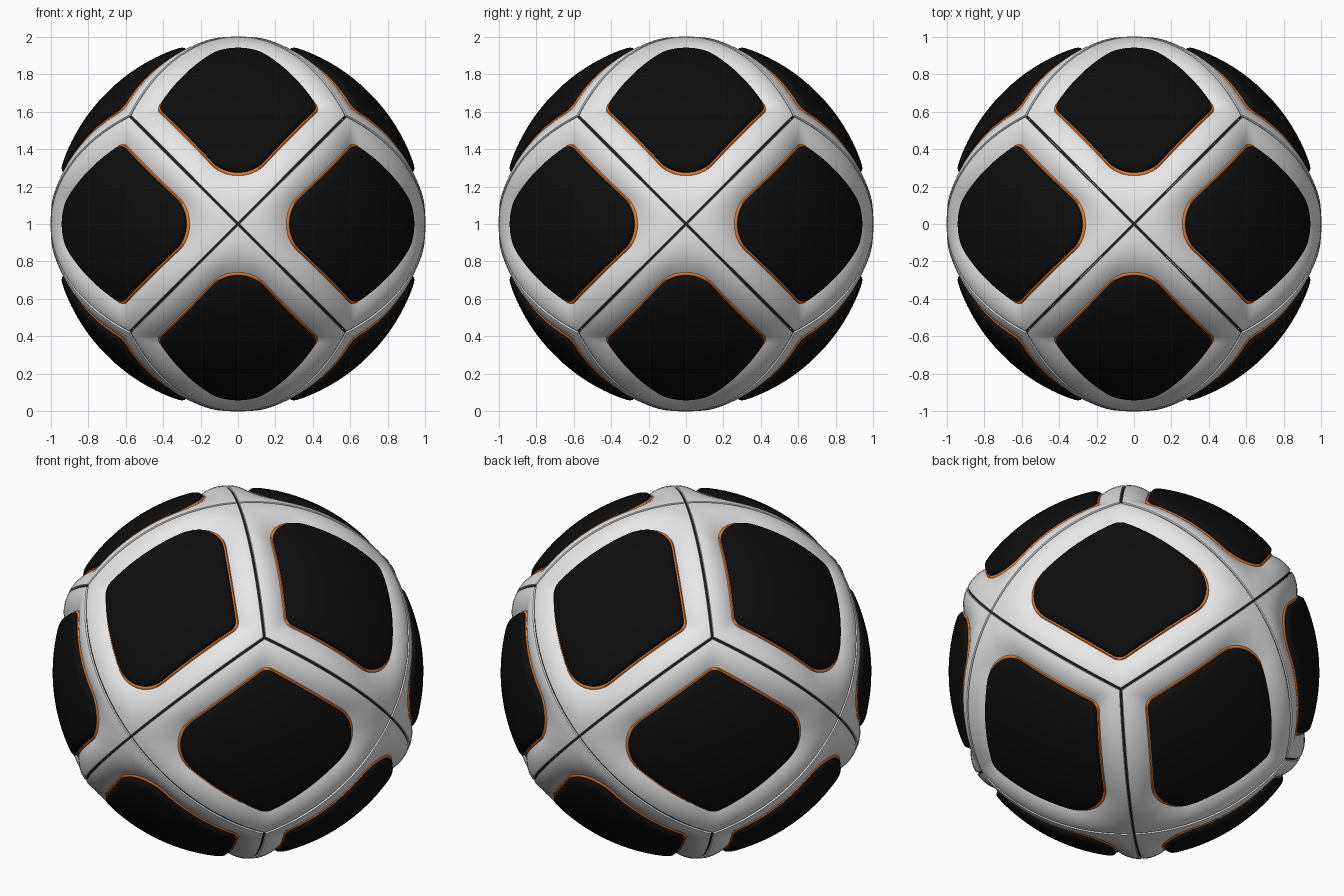
import bpy, bmesh, math
from mathutils import Vector

if "Cube" in bpy.data.objects:
    bpy.data.objects.remove(bpy.data.objects["Cube"])

LAT = math.sqrt(0.5)            # half width of a flattened diamond (half height is 1)
PHI = math.atan(LAT)            # direction of the diamond's edge normal
SIZE = 0.715                    # inlay size relative to the full diamond
R_SIDE, R_TIP = 0.07, 0.205     # inlay corner radii
SEAM = 0.986                    # where the shell ends and the seam starts


def material(name, rgb):
    m = bpy.data.materials.new(name)
    m.diffuse_color = (*rgb, 1)
    m.use_nodes = True
    m.node_tree.nodes["Principled BSDF"].inputs["Base Color"].default_value = m.diffuse_color
    return m


def s_norm(p):
    return abs(p.x) / LAT + abs(p.y)


def outline():
    """Rounded diamond, counter-clockwise, in the plane touching the ball."""
    cx = SIZE * LAT - R_SIDE / math.cos(PHI)
    cy = SIZE - R_TIP / math.sin(PHI)
    half = math.pi / 2
    corners = [((cx, 0), R_SIDE, 0, PHI), ((0, cy), R_TIP, half, half - PHI),
               ((-cx, 0), R_SIDE, math.pi, PHI), ((0, -cy), R_TIP, 3 * half, half - PHI)]
    arcs = []
    for c, r, mid, spread in corners:
        arcs.append([Vector(c) + r * Vector((math.cos(a), math.sin(a)))
                     for a in (mid + spread * i / 8 for i in range(-8, 9))])
    pts = []
    for i, arc in enumerate(arcs):
        nxt = arcs[(i + 1) % 4][0]
        pts += arc + [arc[-1].lerp(nxt, k / 10) for k in range(1, 10)]
    return pts


P = outline()
Q = [p / s_norm(p) for p in P]  # matching points on the diamond's edge


def inlay_ring(k, r):
    return [(p * k, r) for p in P]


def shell_ring(t):
    ring = []
    for p, q in zip(P, Q):
        c = p.lerp(q * (SEAM - 0.004), t)
        h = min(1, (s_norm(c) - s_norm(p)) / 0.27)
        ring.append((c, 0.966 + 0.036 * (1 - (1 - h) ** 2.2)))
    return ring


def panel_frames():
    """Twelve diamond faces: centre direction and two tangent axes."""
    for k in range(3):
        for s1 in (-1, 1):
            for s2 in (-1, 1):
                n, a = Vector((0, 0, 0)), Vector((0, 0, 0))
                n[(k + 1) % 3], n[(k + 2) % 3] = s1, s2
                a[k] = 1
                n.normalize()
                yield n, a, n.cross(a)


def build(name, rings, mat, cap=False):
    """Skin the rings on all twelve faces of the ball."""
    bm = bmesh.new()
    for n, a, b in panel_frames():
        loops = [[bm.verts.new((n + a * p.x + b * p.y).normalized() * r + Vector((0, 0, 1)))
                  for p, r in ring] for ring in rings]
        if cap:
            bm.faces.new(loops[0])
        for inner, outer in zip(loops, loops[1:]):
            for i in range(len(inner)):
                j = (i + 1) % len(inner)
                bm.faces.new((inner[i], outer[i], outer[j], inner[j]))
    me = bpy.data.meshes.new(name)
    bm.to_mesh(me)
    bm.free()
    me.materials.append(mat)
    ob = bpy.data.objects.new(name, me)
    bpy.context.collection.objects.link(ob)
    bpy.ops.object.select_all(action='DESELECT')
    ob.select_set(True)
    bpy.context.view_layer.objects.active = ob
    bpy.ops.object.shade_smooth_by_angle(angle=math.radians(50))


white = material("white", (0.8, 0.8, 0.8))
black = material("black", (0.004, 0.004, 0.004))
orange = material("orange", (0.75, 0.2, 0.03))
seam_grey = material("seam dark grey", (0.012, 0.012, 0.012))

# Black diamond inlays with rounded rims
inlay = [inlay_ring(k / 10, 0.993) for k in range(1, 9)]
inlay += [inlay_ring(k, r) for k, r in ((0.86, 0.9925), (0.9, 0.991), (0.925, 0.988),
                                        (0.945, 0.983), (0.957, 0.976), (0.961, 0.966))]
build("black_inlays", inlay, black, cap=True)

# Orange piping around each inlay
build("orange_trim", [inlay_ring(0.958, 0.966), inlay_ring(0.967, 0.971),
                      inlay_ring(0.985, 0.972), inlay_ring(1.003, 0.966)], orange)

# White padded shell, rolling over into the seams
shell = [shell_ring(t / 14) for t in range(15)]
shell.append([(q * SEAM, 0.998) for q in Q])
shell.append([(q * (SEAM + 0.001), 0.991) for q in Q])
build("white_shell", shell, white)

# Dark seam lines between panels
build("seams", [[(q * SEAM, 0.993) for q in Q], [(q, 0.993) for q in Q]], seam_grey)
